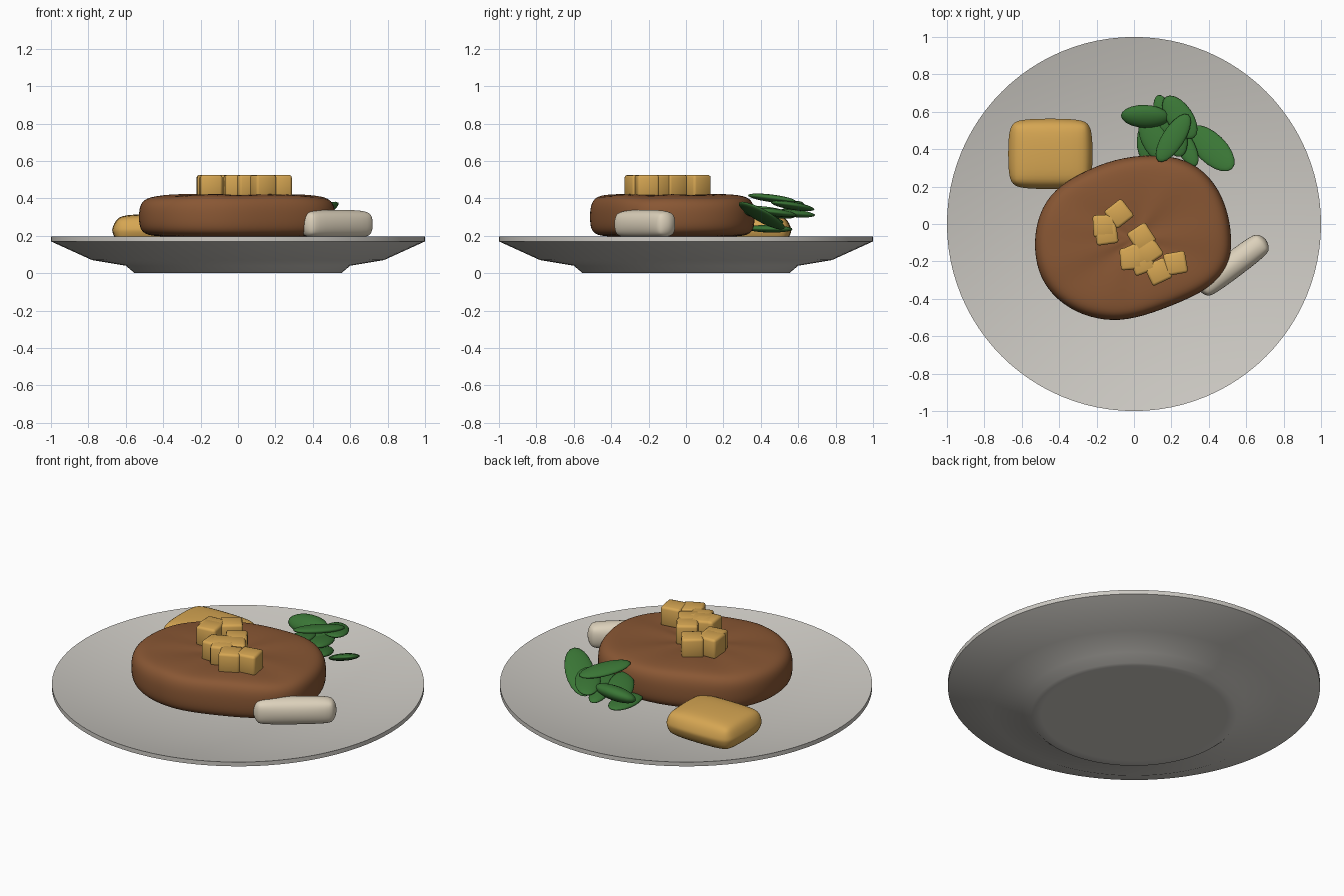
import bpy, bmesh, math
from mathutils import Matrix, Vector

old = bpy.data.objects.get("Cube")
if old:
    bpy.data.objects.remove(old)


def material(name, rgb):
    m = bpy.data.materials.new(name)
    m.use_nodes = True
    m.diffuse_color = (*rgb, 1)
    m.node_tree.nodes["Principled BSDF"].inputs["Base Color"].default_value = (*rgb, 1)
    return m


ceramic = material("pale ceramic", (0.61, 0.59, 0.55))
meat = material("seared brown", (0.25, 0.095, 0.034))
gold = material("golden yellow", (0.67, 0.38, 0.085))
green = material("leaf green", (0.042, 0.18, 0.036))
cream = material("cream", (0.72, 0.64, 0.50))


def finish(name, bm, mat, angle=40, subdivisions=0):
    """Turn a bmesh into a shaded, coloured object."""
    bmesh.ops.recalc_face_normals(bm, faces=bm.faces)
    mesh = bpy.data.meshes.new(name)
    bm.to_mesh(mesh)
    bm.free()
    ob = bpy.data.objects.new(name, mesh)
    bpy.context.collection.objects.link(ob)
    mesh.materials.append(mat)
    bpy.ops.object.select_all(action='DESELECT')
    ob.select_set(True)
    bpy.context.view_layer.objects.active = ob
    bpy.ops.object.shade_smooth_by_angle(angle=math.radians(angle))
    if subdivisions:
        soften = ob.modifiers.new("soften", 'SUBSURF')
        soften.levels = soften.render_levels = subdivisions


def skin(bm, rings):
    """Bridge closed rings of equal counts and cap both ends."""
    for a, b in zip(rings, rings[1:]):
        n = len(a)
        for i in range(n):
            j = (i + 1) % n
            bm.faces.new((a[i], a[j], b[j], b[i]))
    bm.faces.new(rings[0])
    bm.faces.new(rings[-1])


def rounded_box(name, centre, size, turn, bevel, mat, segments=2, soft=0):
    bm = bmesh.new()
    bmesh.ops.create_cube(bm, size=1)
    bmesh.ops.scale(bm, vec=size, verts=bm.verts)
    bmesh.ops.bevel(bm, geom=bm.edges[:], offset=bevel, segments=segments,
                    profile=0.5, affect='EDGES')
    bmesh.ops.rotate(bm, matrix=Matrix.Rotation(math.radians(turn), 3, 'Z'), verts=bm.verts)
    bmesh.ops.translate(bm, vec=centre, verts=bm.verts)
    finish(name, bm, mat, 180 if soft else 50, soft)


# Plate: lathed foot, flared underside, thin rim and bowl-shaped top
profile = [(0.5, 0), (0.552, 0), (0.6, 0.04), (0.78, 0.07), (1, 0.17), (1, 0.195)]
profile += [(r, 0.065 + 0.13 * r * r) for r in (0.99, 0.9, 0.8, 0.7, 0.6, 0.5, 0.4, 0.3, 0.2, 0.1, 0.03)]
bm = bmesh.new()
STEPS = 96
skin(bm, [[bm.verts.new((r * math.cos(i * math.tau / STEPS), r * math.sin(i * math.tau / STEPS), z))
           for i in range(STEPS)] for r, z in profile])
finish("plate", bm, ceramic, 55)

# Steak: irregular outline stacked into a soft slab with a gently creased top
outline = [(-.525, -.1), (-.5, .05), (-.42, .18), (-.27, .27), (-.1, .34), (.1, .365),
           (.27, .34), (.4, .25), (.485, .1), (.515, -.08), (.5, -.22), (.4, -.34),
           (.2, -.43), (0, -.5), (-.15, -.51), (-.31, -.465), (-.435, -.37), (-.505, -.25)]
layers = [(0.5, .195), (0.87, .195), (0.98, .213), (1.02, .25), (1.025, .31), (1.015, .36),
          (0.97, .4), (0.87, .418), (0.6, .422), (0.3, .417), (0.1, .412)]
mid = Vector((0, -0.08))
bm = bmesh.new()
rings = []
for scale, z in layers:
    ring = []
    for i, p in enumerate(outline):
        q = mid + (Vector(p) - mid) * scale
        top = max(0, z - 0.36) / 0.06
        wave = 0.006 * math.sin(i * 2.3) * top - 0.06 * top * max(0, abs(q.x) - 0.32)
        ring.append(bm.verts.new((q.x, q.y, z + wave)))
    rings.append(ring)
skin(bm, rings)
finish("steak", bm, meat, 180, 2)

# Roast potato and garlic clove
rounded_box("potato", (-.447, .375, .23), (.455, .38, .176), 0, .08, gold, soft=2)
rounded_box("garlic_clove", (.527, -.22, .262), (.45, .14, .156), 37, .056, cream, soft=2)

# Butter cubes: x, y and turn of each
cubes = [(-.08, .055, 38), (-.16, -.01, 3), (-.148, -.05, 8), (.04, -.07, 33), (-.015, -.185, 5),
         (.08, -.145, 35), (.01, -.165, 25), (.045, -.205, 20), (.13, -.255, 25), (.222, -.21, 10)]
for i, (x, y, turn) in enumerate(cubes, 1):
    rounded_box(f"butter_cube_{i}", (x, y, .467), (.118, .118, .117), turn, .014, gold)


def leaf(name, start, end, width, roll, thick=.04):
    """Flattened ellipsoid running from start to end."""
    a, b = Vector(start), Vector(end)
    along = (b - a).normalized()
    side = Vector((0, 0, 1)).cross(along).normalized()
    side = Matrix.Rotation(math.radians(roll), 3, along) @ side
    frame = Matrix((along, side, along.cross(side))).transposed()
    bm = bmesh.new()
    bmesh.ops.create_uvsphere(bm, u_segments=20, v_segments=12, radius=0.5)
    bmesh.ops.scale(bm, vec=((b - a).length, width, thick), verts=bm.verts)
    bmesh.ops.rotate(bm, matrix=frame, verts=bm.verts)
    bmesh.ops.translate(bm, vec=(a + b) / 2, verts=bm.verts)
    finish(name, bm, green, 180)


# Herb sprig: start, end, width, roll and sometimes thickness
leaves = [((-.07, .58, .335), (.19, .57, .345), .13, 25, .08),
          ((.13, .69, .31), (.19, .46, .33), .10, 0),
          ((.17, .68, .34), (.32, .46, .38), .14, 0),
          ((.13, .335, .415), (.29, .585, .385), .12, -8),
          ((.30, .515, .235), (.525, .295, .38), .16, 0),
          ((.08, .32, .24), (.09, .57, .235), .14, 0),
          ((.05, .58, .30), (.16, .34, .35), .14, 10),
          ((.22, .52, .27), (.33, .31, .33), .10, 0),
          ((.18, .59, .31), (.25, .36, .34), .13, 0)]
for i, spec in enumerate(leaves, 1):
    leaf(f"herb_leaf_{i}", *spec)
